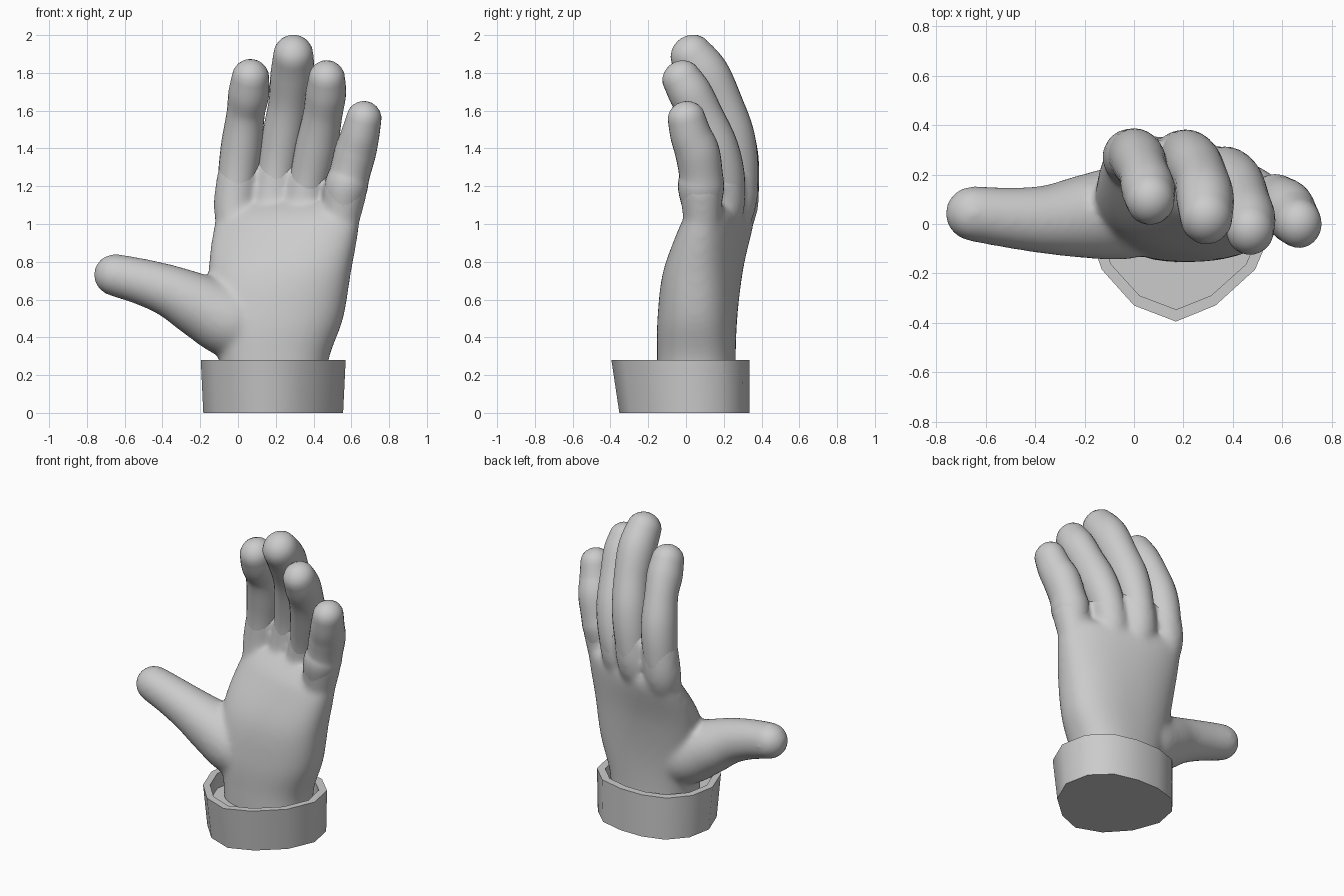
import bpy, bmesh, math
from mathutils import Vector

if "Cube" in bpy.data.objects:
    bpy.data.objects.remove(bpy.data.objects["Cube"])

def smooth_keys(keys, n=6):
    """Catmull-Rom interpolation of tuples."""
    out = []
    for i in range(len(keys) - 1):
        p0, p1 = keys[max(i - 1, 0)], keys[i]
        p2, p3 = keys[i + 1], keys[min(i + 2, len(keys) - 1)]
        for k in range(n):
            t = k / n
            out.append(tuple(0.5 * (2 * b + (c - a) * t + (2 * a - 5 * b + 4 * c - d) * t * t
                                    + (3 * b - a - 3 * c + d) * t ** 3)
                             for a, b, c, d in zip(p0, p1, p2, p3)))
    out.append(tuple(keys[-1]))
    return out

def loft(bm, rings):
    vs = [[bm.verts.new(p) for p in r] for r in rings]
    n = len(vs[0])
    faces = [bm.faces.new(vs[0]), bm.faces.new(vs[-1])]
    for a, b in zip(vs, vs[1:]):
        for i in range(n):
            j = (i + 1) % n
            faces.append(bm.faces.new((a[i], a[j], b[j], b[i])))
    bmesh.ops.recalc_face_normals(bm, faces=faces)

def digit(bm, keys, ref, grow=0.0, deep=1.0, n=28):
    """Round tapered tube along keys (x, y, z, radius) with a domed tip."""
    pts = smooth_keys(keys)
    pos = [Vector(p[:3]) for p in pts]
    rings = []
    def ring(c, t, r):
        u = (ref - t * ref.dot(t)).normalized()
        v = t.cross(u) * deep
        rings.append([c + (u * math.cos(a) + v * math.sin(a)) * r
                      for a in (2 * math.pi * i / n for i in range(n))])
    for i, p in enumerate(pts):
        t = (pos[min(i + 1, len(pos) - 1)] - pos[max(i - 1, 0)]).normalized()
        ring(pos[i], t, p[3] + grow)
    r = pts[-1][3]
    for deg in (18, 36, 54, 70, 83):
        a = math.radians(deg)
        ring(pos[-1] + t * r * math.sin(a), t, (r + grow) * math.cos(a))
    loft(bm, rings)

def spow(v, e):
    return math.copysign(abs(v) ** e, v)

def make(name, bm):
    me = bpy.data.meshes.new(name)
    bm.to_mesh(me)
    bm.free()
    ob = bpy.data.objects.new(name, me)
    bpy.context.collection.objects.link(ob)
    return ob

X, Y = Vector((1, 0, 0)), Vector((0, 1, 0))
fingers = {
    "index_finger": [(-.005, .205, .88, .075), (-.017, .268, 1.08, .104), (0, .275, 1.26, .102),
                     (.02, .255, 1.42, .106), (.04, .205, 1.58, .098), (.057, .145, 1.69, .105),
                     (.066, .10, 1.775, .096)],
    "middle_finger": [(.165, .18, .88, .075), (.185, .26, 1.10, .104), (.21, .27, 1.28, .102),
                      (.24, .243, 1.46, .110), (.27, .185, 1.63, .107), (.288, .107, 1.79, .113),
                      (.293, .028, 1.895, .103)],
    "ring_finger": [(.32, .135, .88, .075), (.345, .20, 1.08, .10), (.378, .20, 1.23, .102),
                    (.415, .158, 1.40, .109), (.447, .087, 1.57, .101), (.465, .023, 1.69, .104),
                    (.47, -.024, 1.77, .094)],
    "little_finger": [(.50, .10, .80, .07), (.54, .088, 1.0, .09), (.568, .08, 1.18, .110),
                      (.592, .078, 1.27, .105), (.621, .06, 1.38, .107), (.646, .026, 1.47, .099),
                      (.667, .002, 1.56, .090)]}

bm = bmesh.new()
# Palm and wrist: (centre x, centre y, z, half width, half thickness, tilt)
palm = [(.19, .055, .08, .28, .21, 0), (.19, .055, .28, .29, .208, 0),
        (.207, .06, .50, .35, .21, -3), (.222, .09, .75, .38, .20, -9),
        (.256, .158, .98, .395, .157, -16), (.27, .182, 1.06, .38, .122, -17),
        (.27, .19, 1.11, .33, .065, -17)]
rings = []
for cx, cy, z, w, h, tilt in smooth_keys(palm):
    th = math.radians(tilt)
    r = []
    for i in range(40):
        a = 2 * math.pi * i / 40
        p, q = w * spow(math.cos(a), .85), h * spow(math.sin(a), .85)
        r.append((cx + p * math.cos(th) - q * math.sin(th),
                  cy + p * math.sin(th) + q * math.cos(th), z))
    rings.append(r)
loft(bm, rings)
# Thumb
digit(bm, [(.16, .08, .44, .14), (-.02, .05, .475, .19), (-.2, .03, .565, .17),
           (-.35, .018, .64, .141), (-.5, .025, .692, .124), (-.652, .042, .73, .113)], Y)
# Finger roots, so the palm flows into the fingers
for keys in fingers.values():
    digit(bm, keys[:3], X, grow=.008)

# Fuse palm, thumb and roots into one skin, then soften the joins
hand = make("palm_and_thumb", bm)
rm = hand.modifiers.new("fuse", 'REMESH')
rm.mode = 'VOXEL'
rm.voxel_size = .014
rm.use_smooth_shade = True
sm = hand.modifiers.new("soften", 'SMOOTH')
sm.factor = .5
sm.iterations = 24

# Four fingers, rising out of the palm
for name, keys in fingers.items():
    bm = bmesh.new()
    x, y, z, r = keys[1]
    digit(bm, [keys[0][:3] + (.05,), (x, y, z, r - .014)] + keys[2:], X, grow=.003, deep=1.07)
    for f in bm.faces:
        f.smooth = True
    make(name, bm)

# Cuff: faceted band with a rim and a recessed floor
outline = [(.17, -.395), (.33, -.33), (.49, -.185), (.57, 0), (.535, .18), (.415, .297), (.25, .337),
           (.09, .337), (-.06, .29), (-.165, .17), (-.197, 0), (-.13, -.185), (0, -.33)]
def band(sx, sy, z, cy=-.02):
    return [(.183 + (x - .183) * sx, cy + (y - cy) * sy, z) for x, y in outline]
bm = bmesh.new()
loft(bm, [band(.965, .942, 0, .33), band(1, 1, .28), band(.88, .87, .28), band(.88, .87, .18)])
cuff = make("cuff", bm)
bpy.context.view_layer.objects.active = cuff
cuff.select_set(True)
bpy.ops.object.shade_smooth_by_angle(angle=math.radians(52))
